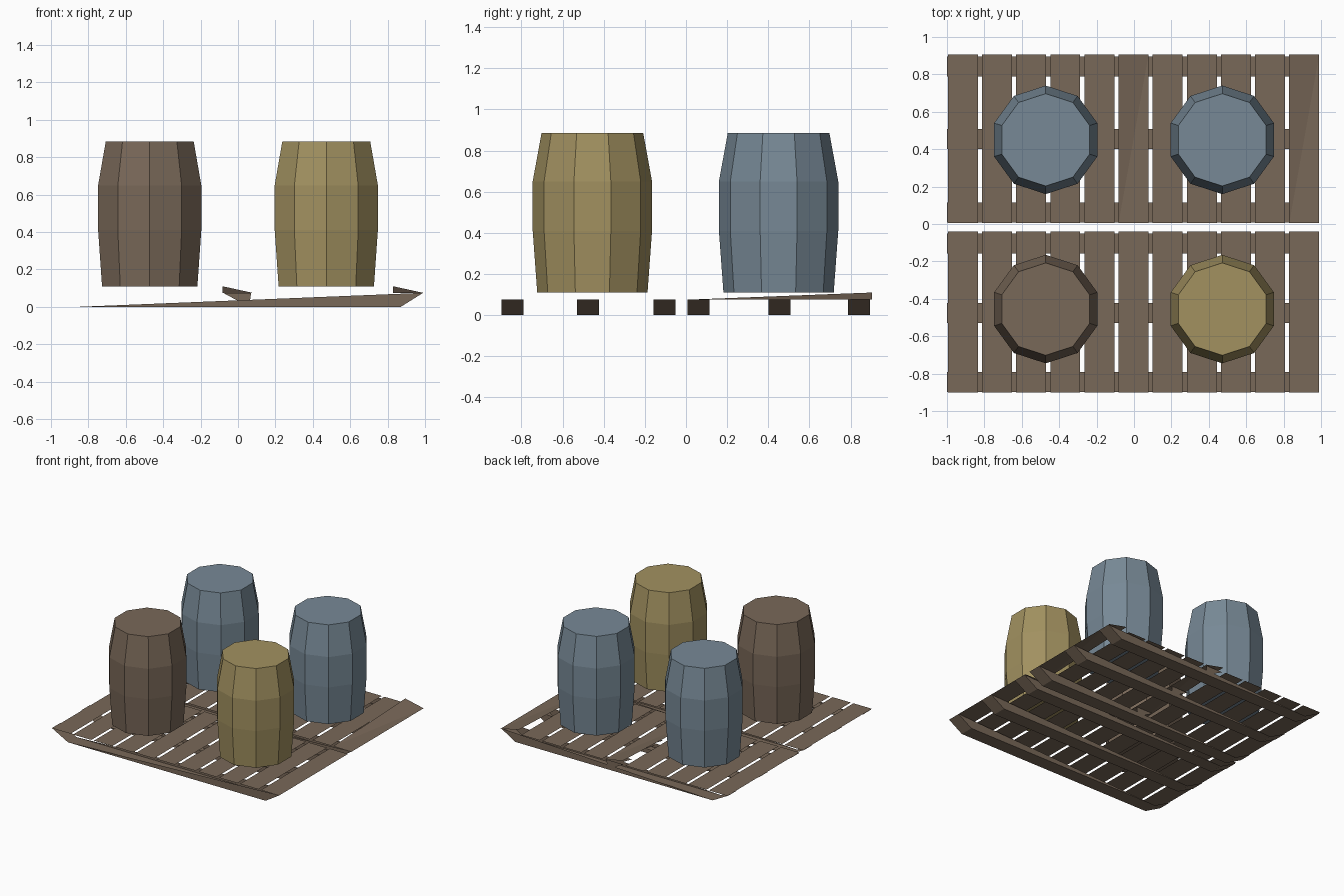
import bpy, bmesh
from math import sin, cos, pi

cube = bpy.data.objects.get("Cube")
if cube:
    bpy.data.objects.remove(cube, do_unlink=True)


def material(name, color):
    mat = bpy.data.materials.new(name)
    mat.use_nodes = True
    mat.diffuse_color = (*color, 1)
    mat.node_tree.nodes["Principled BSDF"].inputs["Base Color"].default_value = (*color, 1)
    return mat


wood = material("brown wood", (0.19, 0.138, 0.098))
blue = material("slate blue", (0.185, 0.25, 0.305))
ochre = material("ochre yellow", (0.36, 0.283, 0.117))


def finish(bm, name, mat):
    mesh = bpy.data.meshes.new(name)
    bm.to_mesh(mesh)
    bm.free()
    mesh.materials.append(mat)
    obj = bpy.data.objects.new(name, mesh)
    bpy.context.collection.objects.link(obj)
    return obj


def face(bm, *points):
    bm.faces.new([bm.verts.new(p) for p in points])


# Barrels: ten-sided rings joined into staves, with flat lids
def barrel(name, x, y, mat):
    bm = bmesh.new()
    rings = []
    for r, z in [(0.268, 0.11), (0.29, 0.41), (0.29, 0.65), (0.247, 0.885)]:
        rings.append([bm.verts.new((x + r * sin(i * pi / 5), y - r * cos(i * pi / 5), z))
                      for i in range(10)])
    for low, high in zip(rings, rings[1:]):
        for i in range(10):
            j = (i + 1) % 10
            bm.faces.new((low[i], low[j], high[j], high[i]))
    bm.faces.new(rings[-1])
    bm.faces.new(rings[0][::-1])
    finish(bm, name, mat)


barrel("front_right_barrel", -0.472, -0.455, wood)
barrel("front_left_barrel", 0.472, -0.455, ochre)
barrel("back_right_barrel", -0.472, 0.45, blue)
barrel("back_left_barrel", 0.472, 0.45, blue)

DECK = 0.075


# Deck boards: thin sheets, some with one lifted back corner
def deck(name, y0, y1, lifted=()):
    bm = bmesh.new()
    for i in range(11):
        x0 = -0.995 + i * 0.1825
        x1 = x0 + 0.16
        z = 0.11 if i in lifted else DECK
        a, b, c, d = (x0, y0, DECK), (x1, y0, DECK), (x1, y1, DECK), (x0, y1, z)
        if i in lifted:
            face(bm, a, b, c)
            face(bm, a, c, d)
        else:
            face(bm, a, b, c, d)
    finish(bm, name, wood)


deck("front_deck_boards", -0.9, -0.04)
deck("back_deck_boards", 0.005, 0.905, lifted=(5, 10))


# Runners: open troughs with sloping ends and wedge-shaped sides
def runners(name, starts, joint=False):
    bm = bmesh.new()
    for y0 in starts:
        y1 = y0 + 0.107
        face(bm, (-0.86, y0, 0), (-0.86, y1, 0), (0.87, y1, 0), (0.87, y0, 0))
        for end, foot in ((-1.0, -0.86), (0.99, 0.87)):
            quad = [(end, y0, DECK), (end, y1, DECK), (foot, y1, 0), (foot, y0, 0)]
            face(bm, *(quad if end < 0 else quad[::-1]))
        for y, step in ((y0, 1), (y1, -1)):
            wedge = [(-0.86, y, 0), (0.87, y, 0), (0.99, y, DECK)]
            face(bm, *wedge[::step])
            if joint:
                gusset = [(-0.08, y, DECK), (0.06, y, 0), (0.07, y, DECK)]
                face(bm, *gusset[::step])
    finish(bm, name, wood)


runners("front_runners", (-0.897, -0.53, -0.157))
runners("back_runners", (0.008, 0.4, 0.788), joint=True)
